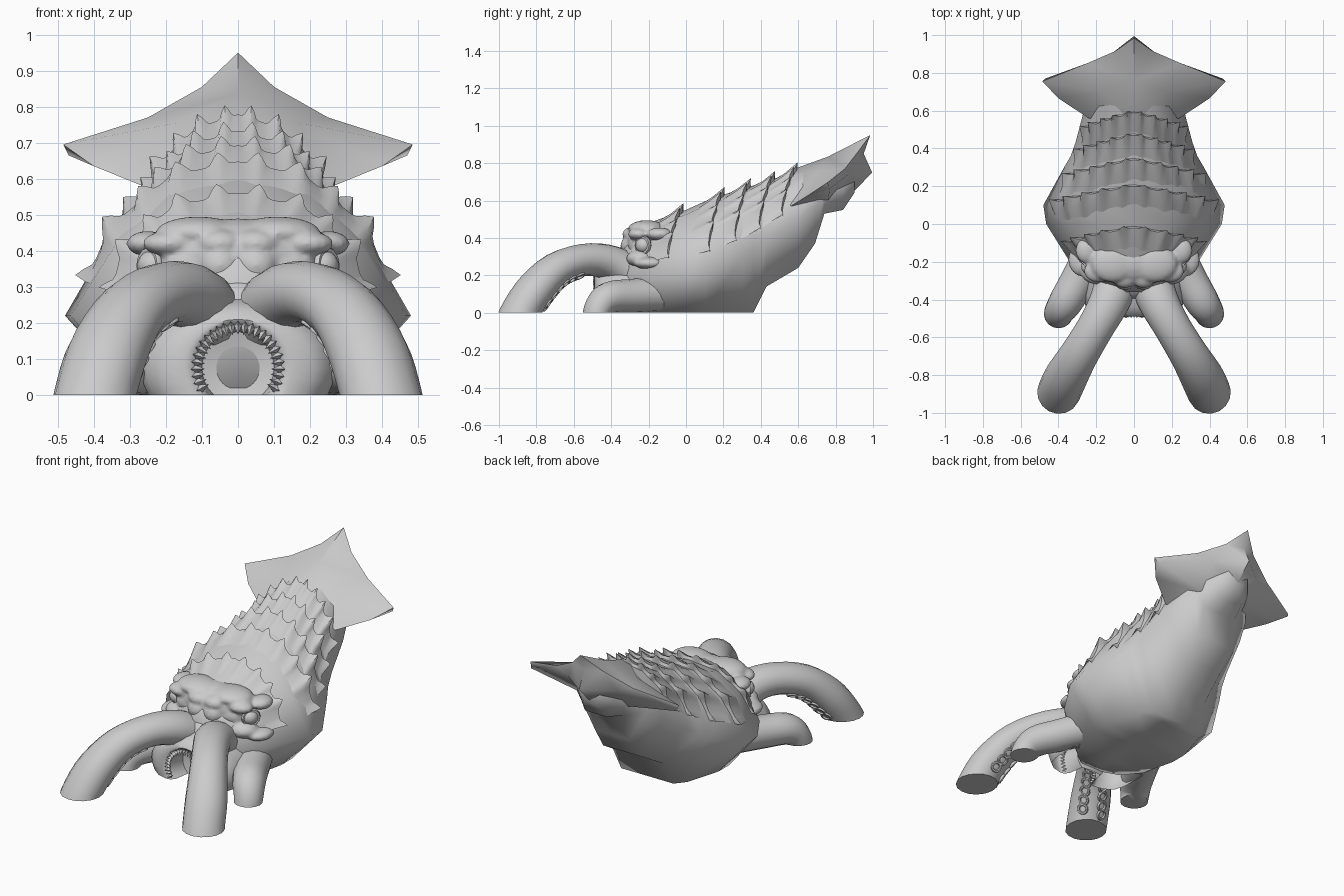
import bpy, bmesh, math
from mathutils import Vector

if "Cube" in bpy.data.objects:
    bpy.data.objects.remove(bpy.data.objects["Cube"])

# Hull stations: y, bottom z, bottom half width, widest z, half width, top z
ST = [(-.36, .02, .08, .2, .12, .34), (-.3, 0, .15, .2, .24, .42), (-.2, 0, .23, .2, .34, .48),
      (0, 0, .28, .22, .465, .55), (.1, 0, .28, .22, .48, .595), (.3, 0, .22, .3, .37, .665),
      (.36, .0, .17, .34, .335, .68), (.43, .14, .15, .39, .31, .70), (.6, .24, .12, .5, .265, .765),
      (.69, .37, .11, .57, .23, .79), (.74, .53, .11, .64, .19, .81), (.84, .55, .07, .66, .12, .82),
      (.9, .64, .04, .69, .07, .8)]


def station(y):
    """Half section (bottom to top) at y."""
    y = min(max(y, ST[0][0]), ST[-1][0])
    for a, b in zip(ST, ST[1:]):
        if y <= b[0]:
            f = (y - a[0]) / (b[0] - a[0])
            zb, wb, zm, wm, zt = [p + (q - p) * f for p, q in zip(a[1:], b[1:])]
            break
    return [(0, zb), (wb, zb), (wm, zm), (.72 * wm, zm + .62 * (zt - zm)), (.4 * wm, zt - .025), (0, zt)]


def finish(bm, name, angle=40, clip=False):
    if clip:  # cut flat on the ground
        g = bm.verts[:] + bm.edges[:] + bm.faces[:]
        r = bmesh.ops.bisect_plane(bm, geom=g, plane_co=(0, 0, 0), plane_no=(0, 0, -1), clear_outer=True)
        ed = [e for e in r['geom_cut'] if isinstance(e, bmesh.types.BMEdge)]
        bmesh.ops.contextual_create(bm, geom=ed)
    bmesh.ops.recalc_face_normals(bm, faces=bm.faces)
    me = bpy.data.meshes.new(name)
    bm.to_mesh(me)
    bm.free()
    ob = bpy.data.objects.new(name, me)
    bpy.context.collection.objects.link(ob)
    bpy.ops.object.select_all(action='DESELECT')
    ob.select_set(True)
    bpy.context.view_layer.objects.active = ob
    bpy.ops.object.shade_smooth_by_angle(angle=math.radians(angle))
    return ob


def loft(bm, rings, closed=True, caps=True):
    vs = [[bm.verts.new(p) for p in r] for r in rings]
    n = len(vs[0])
    for a, b in zip(vs, vs[1:]):
        for i in range(n if closed else n - 1):
            j = (i + 1) % n
            bm.faces.new((a[i], a[j], b[j], b[i]))
    if caps:
        bm.faces.new(vs[0])
        bm.faces.new(vs[-1])


def blob(bm, c, s):
    for v in bmesh.ops.create_uvsphere(bm, u_segments=16, v_segments=10, radius=1)['verts']:
        v.co = Vector(c) + Vector((v.co.x * s[0], v.co.y * s[1], v.co.z * s[2]))


def cat(pts, t):
    """Smooth interpolation of path rows, t in 0..1."""
    k = t * (len(pts) - 1)
    i = min(int(k), len(pts) - 2)
    f = k - i
    P = [pts[min(max(i + d, 0), len(pts) - 1)] for d in (-1, 0, 1, 2)]
    return [.5 * (2 * b + (c - a) * f + (2 * a - 5 * b + 4 * c - d) * f * f + (3 * b - a - 3 * c + d) * f ** 3)
            for a, b, c, d in zip(*P)]


def frame(path, t):
    p = cat(path, t)
    d = Vector(cat(path, min(t + .02, 1))[:3]) - Vector(cat(path, max(t - .02, 0))[:3])
    d.normalize()
    side = d.cross(Vector((0, 0, 1))).normalized()
    return Vector(p[:3]), p[3], d, side, side.cross(d)


def tentacle(name, path, flat=.88):
    bm = bmesh.new()
    rings = []
    for k in range(21):
        c, r, d, s, u = frame(path, k / 20)
        rings.append([c + s * r * math.cos(a) + u * r * flat * math.sin(a)
                      for a in [2 * math.pi * i / 16 for i in range(16)]])
    loft(bm, rings)
    return finish(bm, name, 50, True)


def torus(bm, c, x, y, z, R, r):
    rings = []
    for i in range(13):
        a = 2 * math.pi * i / 12
        o = x * math.cos(a) + y * math.sin(a)
        rings.append([c + o * (R + r * math.cos(b)) + z * r * math.sin(b)
                      for b in [2 * math.pi * j / 6 for j in range(6)]])
    loft(bm, rings, caps=False)


# Body hull
bm = bmesh.new()
rings = []
for s in ST:
    h = station(s[0])
    rings.append([(x, s[0], z) for x, z in h] + [(-x, s[0], z) for x, z in h[-2:0:-1]])
loft(bm, rings)
finish(bm, 'body', 75)


# Spiked armour bands: front edge on the hull, raised scalloped rear edge
def skin(y, u, lift):
    s = 1 - abs(u)
    h = station(y)[2:]
    k = min(s * 3, 2.999)
    i = int(k)
    x, z = [a + (b - a) * (k - i) for a, b in zip(h[i], h[i + 1])]
    n = Vector((x, 0, (z - h[0][1]) * .9 + .03)).normalized()
    p = Vector((x, y, z)) + n * lift
    p.x *= 1 if u >= 0 else -1
    return p


for row, y1 in enumerate((-.02, .2, .34, .47, .59)):
    bm = bmesh.new()
    N = 72
    rings = [[], [], [], []]
    for i in range(N + 1):
        v = i / N * 2 - 1
        u = v * .86
        y = y1 - .1 * abs(u)
        spike = (.5 + .5 * math.cos(2 * math.pi * (v * 4.5 + .5))) ** 3
        edge = .018 * min(1, (1 - abs(v)) * 6)
        rings[0].append(skin(y - .13, u, -.006))
        rings[1].append(skin(y - .05, u, edge * .6 + .006 * spike))
        rings[2].append(skin(y, u, edge + .036 * spike) + Vector((0, .016 * spike, 0)))
        rings[3].append(skin(y + .012, u, -.008))
    loft(bm, rings, closed=False, caps=False)
    finish(bm, 'armour_band', 50)

# Tail fin: dorsal ridge, pointed wings, rear keel
bm = bmesh.new()
edge = [(.24, .56, .57), (.40, .665, .635), (.485, .755, .695), (.25, .85, .77), (.1, .915, .855)]
R = [bm.verts.new(p) for p in ((0, .54, .755), (0, .76, .835), (0, .985, .95))]
C = bm.verts.new((0, .95, .85))
U = [bm.verts.new(p) for p in ((0, .995, .75), (0, .9, .65), (0, .78, .56))]
for sx in (1, -1):
    E = [bm.verts.new((x * sx, y, z)) for x, y, z in edge]
    M = bm.verts.new((.17 * sx, .7, .755))
    B = bm.verts.new((.13 * sx, .76, .6))
    L = bm.verts.new((.47 * sx, .77, .665))
    K = bm.verts.new((.16 * sx, .87, .74))
    for f in ((R[0], E[0], M), (R[0], M, R[1]), (M, E[0], E[1]), (M, E[1], E[2]), (M, E[2], E[3]),
              (M, E[3], R[1]), (R[1], E[3], E[4]), (R[1], E[4], R[2]), (R[2], E[4], C), (E[4], K, U[0], C),
              (E[4], E[3], K), (E[3], E[2], L, K), (E[2], E[1], L), (K, L, B), (L, E[1], B),
              (E[1], E[0], B), (K, B, U[1], U[0]), (B, U[2], U[1]), (E[0], U[2], B)):
        bm.faces.new(f)
finish(bm, 'tail_fin', 55)

# Head: skull, brows, snout and cheeks fused into one skin
bm = bmesh.new()
blob(bm, (0, -.2, .39), (.24, .13, .1))
blob(bm, (0, -.3, .24), (.17, .1, .09))
for sx in (1, -1):
    for c, s in (((.11, -.21, .45), (.12, .1, .045)), ((.05, -.285, .42), (.065, .055, .04)),
                 ((.05, -.295, .36), (.06, .055, .055)), ((.19, -.25, .42), (.075, .06, .035)),
                 ((.13, -.25, .36), (.09, .06, .06)), ((.2, -.24, .29), (.09, .08, .05)),
                 ((.27, -.19, .265), (.08, .09, .035)), ((.25, -.14, .42), (.06, .07, .035))):
        blob(bm, (c[0] * sx, c[1], c[2]), s)
head = finish(bm, 'head', 60)
m = head.modifiers.new('fuse', 'REMESH')
m.mode, m.voxel_size, m.use_smooth_shade = 'VOXEL', .01, True
m = head.modifiers.new('soften', 'SMOOTH')
m.iterations = 3

# Eyes with eyelid rings
for sx in (1, -1):
    bm = bmesh.new()
    blob(bm, (.235 * sx, -.225, .36), (.045, .045, .042))
    z = Vector((sx * .8, -.6, .05)).normalized()
    x = z.cross(Vector((0, 0, 1))).normalized()
    torus(bm, Vector((.245 * sx, -.23, .36)), x, x.cross(z), z, .042, .012)
    finish(bm, 'eye', 60)

# Front and side tentacles, with sucker rings under the front pair
for sx in (1, -1):
    front = [(.08, -.26, .19, .12), (.125, -.4, .265, .108), (.2, -.54, .283, .098), (.29, -.69, .235, .102),
             (.36, -.81, .12, .114), (.4, -.895, -.01, .115), (.425, -.94, -.12, .115)]
    front = [(x * sx, y, z, r) for x, y, z, r in front]
    tentacle('front_tentacle', front)
    side = [(.2, -.12, .1, .1), (.29, -.29, .09, .095), (.36, -.41, .08, .09), (.395, -.465, .03, .08), (.405, -.49, -.06, .075)]
    tentacle('side_tentacle', [(x * sx, y, z, r) for x, y, z, r in side], .95)
    bm = bmesh.new()
    for k in range(6):
        for j in (-1, 1):
            c, r, d, s, u = frame(front, .42 + .055 * k + .012 * j)
            a = math.radians(-90 + 28 * j)
            n = (s * math.cos(a) + u * math.sin(a) * .9).normalized()
            q = c + s * r * math.cos(a) + u * r * .88 * math.sin(a)
            torus(bm, q, d, n.cross(d).normalized(), n, .025, .008)
    finish(bm, 'suckers', 60)

# Mouth bulge with an arched recess open at the ground
prof = [(.27, -.22, .75), (.27, -.38, .72), (.255, -.44, .7), (.21, -.475, .75), (.15, -.49, .9),
        (.125, -.485, 1), (.11, -.46, 1), (.1, -.37, 1), (.02, -.35, 1)]
bm = bmesh.new()
rings = []
for r, y, k in prof:
    rings.append([(r * math.cos(a), y, .075 + r * k * math.sin(a)) for a in [2 * math.pi * i / 32 for i in range(32)]])
loft(bm, rings)
g = bm.verts[:] + bm.edges[:] + bm.faces[:]
bmesh.ops.bisect_plane(bm, geom=g, plane_co=(0, 0, 0), plane_no=(0, 0, -1), clear_outer=True)
finish(bm, 'mouth', 50)

# Teeth: two rows of small cones around the opening
bm = bmesh.new()
for i in range(29):
    a = math.radians(-38 + 256 * i / 28)
    o = Vector((math.cos(a), 0, math.sin(a)))
    t = Vector((-math.sin(a), 0, math.cos(a)))
    for r, tip, w in ((.12, -.028, .012), (.115, .016, .011)):
        c = Vector((0, -.475, .075)) + o * r
        if c.z < .012:
            continue
        b = [bm.verts.new(c + v) for v in (t * w, Vector((0, -.016, 0)), -t * w, Vector((0, .016, 0)))]
        p = bm.verts.new(c + o * tip + Vector((0, -.022, 0)))
        for k in range(4):
            bm.faces.new((b[k], b[(k + 1) % 4], p))
finish(bm, 'teeth', 40)
